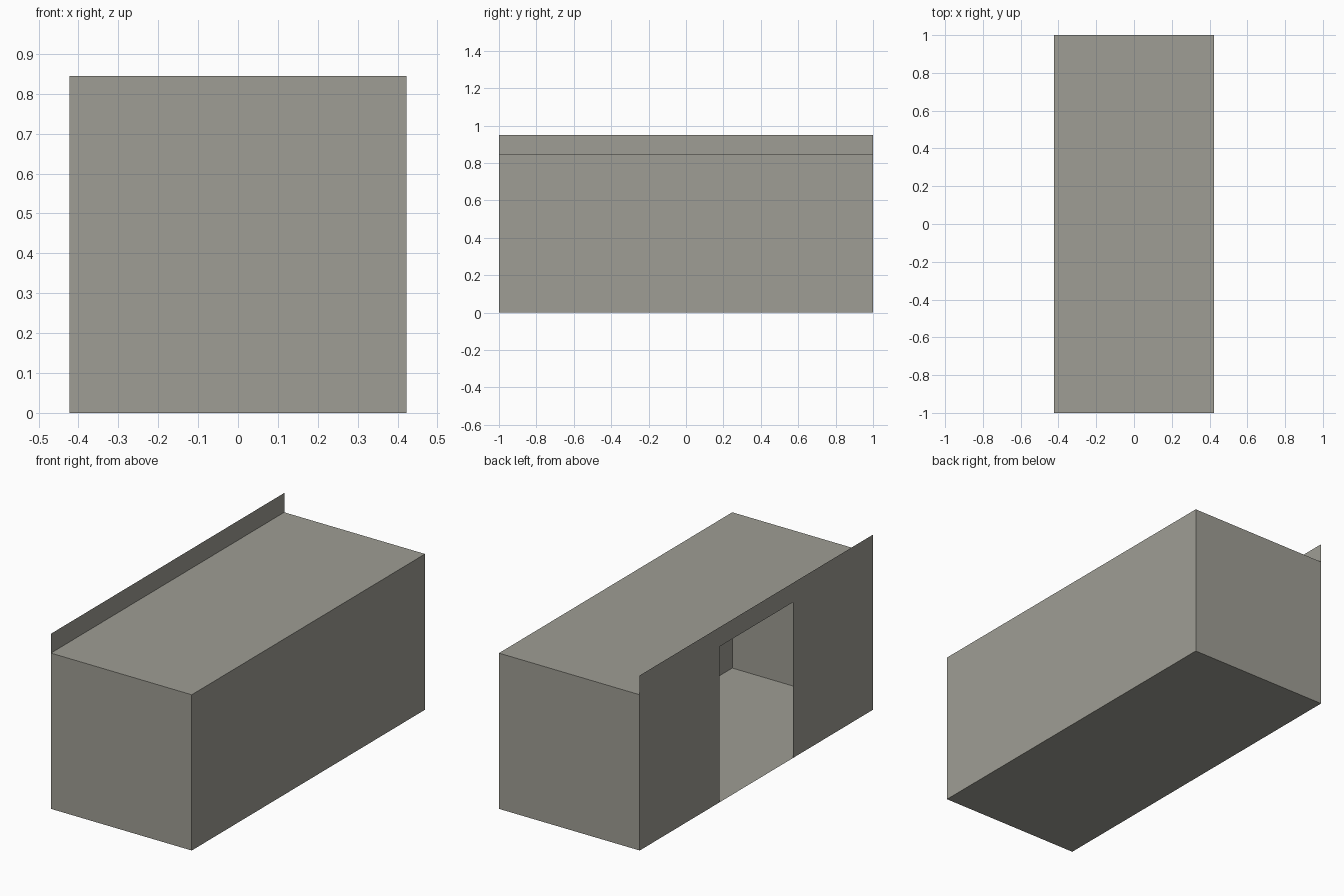
import bpy

if "Cube" in bpy.data.objects:
    bpy.data.objects.remove(bpy.data.objects["Cube"])

W, L, H, TOP, DOOR = 0.4225, 1.0, 0.845, 0.95, 0.315

stone = bpy.data.materials.new("warm grey")
stone.diffuse_color = (0.345, 0.34, 0.298, 1)
stone.use_nodes = True
stone.node_tree.nodes["Principled BSDF"].inputs["Base Color"].default_value = stone.diffuse_color


def panel(name, points):
    """One thin flat panel from its outline."""
    mesh = bpy.data.meshes.new(name)
    mesh.from_pydata(points, [], [range(len(points))])
    mesh.materials.append(stone)
    obj = bpy.data.objects.new(name, mesh)
    bpy.context.collection.objects.link(obj)
    return obj


# Floor (facing down) and roof (facing up)
panel("floor", [(-W, -L, 0), (-W, L, 0), (W, L, 0), (W, -L, 0)])
panel("roof", [(-W, -L, H), (W, -L, H), (W, L, H), (-W, L, H)])

# Closed walls: front, back, right
panel("front_wall", [(-W, -L, 0), (W, -L, 0), (W, -L, H), (-W, -L, H)])
panel("back_wall", [(W, L, 0), (-W, L, 0), (-W, L, H), (W, L, H)])
panel("right_wall", [(W, -L, 0), (W, L, 0), (W, L, H), (W, -L, H)])

# Left wall with doorway, rising above the roof as a parapet
outline = [(L, 0), (DOOR, 0), (DOOR, H), (-DOOR, H), (-DOOR, 0),
           (-L, 0), (-L, TOP), (L, TOP)]
panel("doorway_wall", [(-W, y, z) for y, z in outline])
